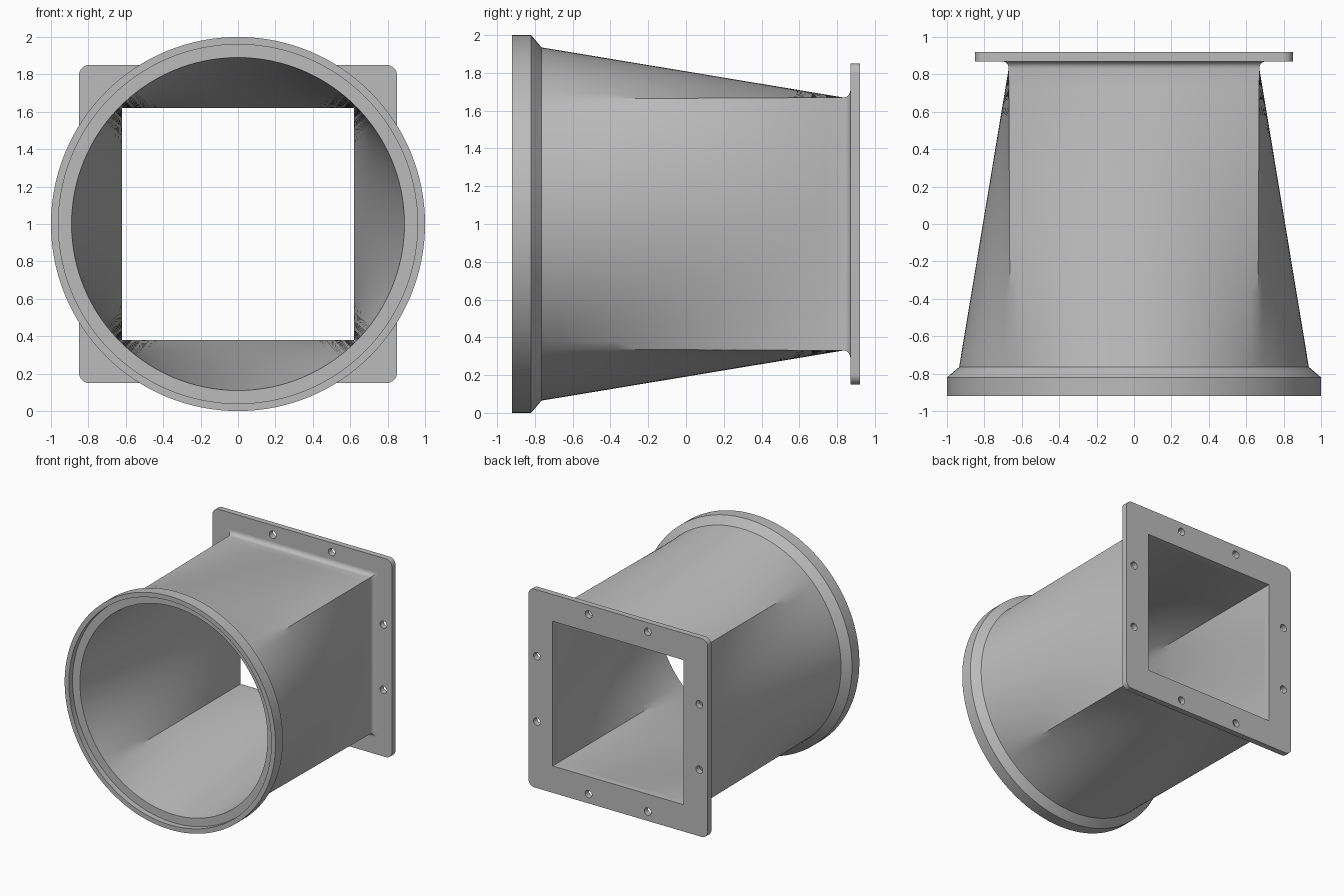
import bpy, bmesh
from math import sin, cos, pi, radians

cube = bpy.data.objects.get("Cube")
if cube:
    bpy.data.objects.remove(cube, do_unlink=True)

GREY = (0.5, 0.5, 0.5, 1.0)
metal = bpy.data.materials.new("grey metal")
metal.use_nodes = True
metal.diffuse_color = GREY
metal.node_tree.nodes["Principled BSDF"].inputs["Base Color"].default_value = GREY

SEG = 128        # divisible by 8, so vertices land on the square corners
STEPS = 16       # rings along each lofted wall
OUTER, OPENING = 0.67, 0.62     # half sizes at the square end
FLANGE_Y, FILLET = 0.87, 0.037


def finish(obj, angle):
    bpy.ops.object.select_all(action='DESELECT')
    obj.select_set(True)
    bpy.context.view_layer.objects.active = obj
    bpy.ops.object.shade_smooth_by_angle(angle=radians(angle))


def ring(bm, y, size, square):
    """Ring around the y axis, blended from circle (0) to square (1)."""
    verts = []
    for i in range(SEG):
        a = 2 * pi * i / SEG
        c, s = cos(a), sin(a)
        r = size * ((1 - square) + square / max(abs(c), abs(s)))
        verts.append(bm.verts.new((r * c, y, 1 + r * s)))
    return verts


def loft(y0, r0, y1, h1):
    """Rings for a ruled wall from a circle to a square."""
    rings = []
    for i in range(STEPS + 1):
        t = i / STEPS
        size = r0 + (h1 - r0) * t
        rings.append((y0 + (y1 - y0) * t, size, h1 * t / size))
    return rings


# Duct: fillet, outer wall, round collar with recess, inner wall
profile = []
for i in range(6, 0, -1):
    a = i / 6 * pi / 2
    profile.append((FLANGE_Y - FILLET + FILLET * sin(a),
                    OUTER + FILLET * (1 - cos(a)), 1))
profile += reversed(loft(-0.765, 0.935, FLANGE_Y - FILLET, OUTER))
profile += [(-0.82, 1, 0), (-0.92, 1, 0), (-0.92, 0.96, 0), (-0.87, 0.96, 0)]
profile += loft(-0.87, 0.89, FLANGE_Y, OPENING)

bm = bmesh.new()
rings = [ring(bm, *p) for p in profile]
for a, b in zip(rings, rings[1:]):
    for i in range(SEG):
        j = (i + 1) % SEG
        bm.faces.new((a[i], a[j], b[j], b[i]))
bmesh.ops.recalc_face_normals(bm, faces=bm.faces)
mesh = bpy.data.meshes.new("transition_duct")
bm.to_mesh(mesh)
bm.free()
duct = bpy.data.objects.new("transition_duct", mesh)
duct.data.materials.append(metal)
bpy.context.collection.objects.link(duct)
finish(duct, 30)

# Square flange: filled outline with opening and bolt holes
outline = bpy.data.curves.new("square_flange", 'CURVE')
outline.dimensions = '2D'
outline.fill_mode = 'BOTH'
outline.extrude = 0.025


def add_loop(points):
    spline = outline.splines.new('POLY')
    spline.points.add(len(points) - 1)
    for p, (x, y) in zip(spline.points, points):
        p.co = (x, y, 0, 1)
    spline.use_cyclic_u = True


def circle(x, y, r, n=20):
    return [(x + r * cos(2 * pi * i / n), y + r * sin(2 * pi * i / n)) for i in range(n)]


def rounded_square(half, r, n=8):
    pts = []
    for q, (sx, sy) in enumerate([(1, 1), (-1, 1), (-1, -1), (1, -1)]):
        for i in range(n + 1):
            a = (q + i / n) * pi / 2
            pts.append((sx * (half - r) + r * cos(a), sy * (half - r) + r * sin(a)))
    return pts


add_loop(rounded_square(0.85, 0.055))
add_loop([(sx * OPENING, sy * OPENING) for sx, sy in [(1, 1), (-1, 1), (-1, -1), (1, -1)]])
for across in (-0.77, 0.77):
    for along in (-0.28, 0.28):
        add_loop(circle(across, along, 0.032))
        add_loop(circle(along, across, 0.032))

flange = bpy.data.objects.new("square_flange", outline)
bpy.context.collection.objects.link(flange)
flange.location = (0, FLANGE_Y + 0.025, 1)
flange.rotation_euler = (pi / 2, 0, 0)
bpy.ops.object.select_all(action='DESELECT')
flange.select_set(True)
bpy.context.view_layer.objects.active = flange
bpy.ops.object.convert(target='MESH')
flange = bpy.context.view_layer.objects.active
flange.data.materials.clear()
flange.data.materials.append(metal)

# Weld the caps to the rims
bm = bmesh.new()
bm.from_mesh(flange.data)
bmesh.ops.remove_doubles(bm, verts=bm.verts, dist=0.0001)
bmesh.ops.recalc_face_normals(bm, faces=bm.faces)
bm.to_mesh(flange.data)
bm.free()
finish(flange, 30)
